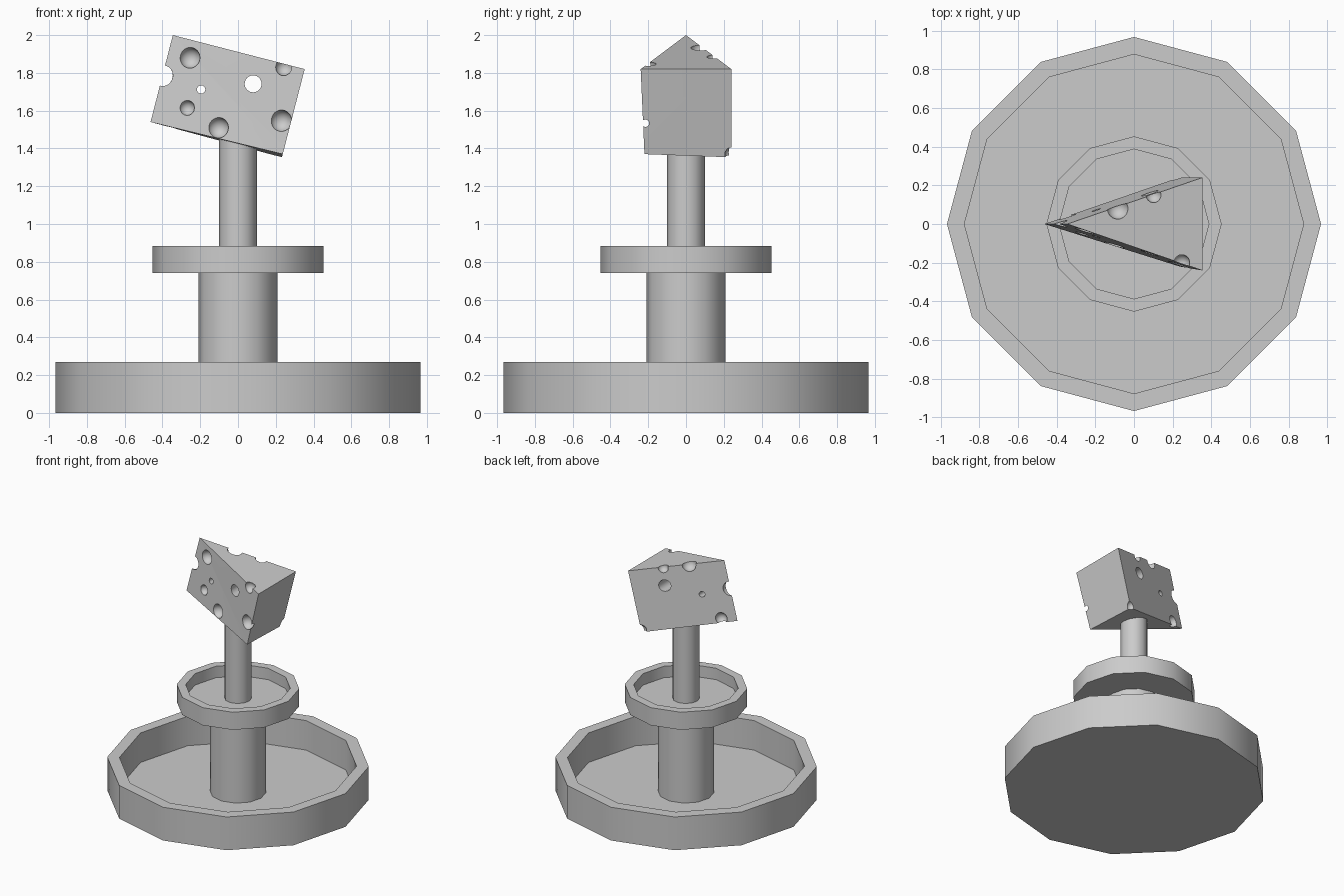
import bpy, bmesh
from math import sin, cos, pi, radians
from mathutils import Vector, Matrix

if "Cube" in bpy.data.objects:
    bpy.data.objects.remove(bpy.data.objects["Cube"])


def add_object(name, bm):
    bmesh.ops.recalc_face_normals(bm, faces=bm.faces)
    mesh = bpy.data.meshes.new(name)
    bm.to_mesh(mesh)
    bm.free()
    ob = bpy.data.objects.new(name, mesh)
    bpy.context.collection.objects.link(ob)
    return ob


def smooth(ob):
    bpy.ops.object.select_all(action='DESELECT')
    ob.select_set(True)
    bpy.context.view_layer.objects.active = ob
    bpy.ops.object.shade_smooth_by_angle(angle=radians(40))


def lathe(name, profile, sides=12):
    """Stack rings of (radius, z) and cap both ends."""
    bm = bmesh.new()
    rings = [[bm.verts.new((r * cos(2 * pi * i / sides), r * sin(2 * pi * i / sides), z))
              for i in range(sides)] for r, z in profile]
    for a, b in zip(rings, rings[1:]):
        for i in range(sides):
            j = (i + 1) % sides
            bm.faces.new((a[i], a[j], b[j], b[i]))
    bm.faces.new(rings[0])
    bm.faces.new(rings[-1])
    ob = add_object(name, bm)
    smooth(ob)
    return ob


# Two open basins and the two columns that carry the cheese
lathe("lower_basin", [(0.967, 0), (0.967, 0.27), (0.877, 0.27), (0.877, 0.03)])
lathe("lower_column", [(0.208, 0.03), (0.208, 0.75)])
lathe("upper_basin", [(0.453, 0.74), (0.453, 0.883), (0.387, 0.883), (0.387, 0.79)])
lathe("upper_column", [(0.1, 0.79), (0.1, 1.45)])

# Tilted cheese wedge: thin edge on the left, wide end on the right
top = [(-0.345, 0, 2.0), (0.353, -0.24, 1.82), (0.353, 0.24, 1.82)]
bottom = [(-0.463, 0, 1.54), (0.237, -0.22, 1.37), (0.232, 0.24, 1.353)]
bm = bmesh.new()
t = [bm.verts.new(p) for p in top]
b = [bm.verts.new(p) for p in bottom]
bm.faces.new(t)
bm.faces.new(b)
for i in range(3):
    j = (i + 1) % 3
    bm.faces.new((t[i], t[j], b[j], b[i]))
bmesh.ops.triangulate(bm, faces=bm.faces)
cheese = add_object("cheese_wedge", bm)


def cut(bm):
    cutter = add_object("hole_cutter", bm)
    cutter.hide_render = True
    for p in cutter.data.polygons:
        p.use_smooth = True
    mod = cheese.modifiers.new("hole", 'BOOLEAN')
    mod.operation = 'DIFFERENCE'
    mod.solver = 'EXACT'
    mod.object = cutter
    bpy.context.view_layer.objects.active = cheese
    bpy.ops.object.modifier_apply(modifier=mod.name)
    bpy.data.objects.remove(cutter)


# Round holes: x, y, z, radius
holes = [
    (-0.255, -0.039, 1.88, 0.055), (-0.27, -0.056, 1.615, 0.04),
    (-0.105, -0.117, 1.51, 0.055), (0.228, -0.215, 1.547, 0.057),
    (0.243, -0.2, 1.83, 0.045), (-0.397, 0, 1.785, 0.055),
    (0.16, 0.19, 1.63, 0.052), (0.1, 0.15, 1.88, 0.04),
    (-0.085, 0.08, 1.93, 0.055), (-0.345, 0.04, 1.543, 0.045),
    (0.23, 0.245, 1.37, 0.04),
]
for x, y, z, r in holes:
    bm = bmesh.new()
    bmesh.ops.create_uvsphere(bm, u_segments=24, v_segments=16, radius=r,
                              matrix=Matrix.Translation((x, y, z)))
    cut(bm)

# Holes that go straight through from front to back
for x, z, r in [(-0.195, 1.712, 0.022), (0.08, 1.742, 0.045)]:
    bm = bmesh.new()
    bmesh.ops.create_cone(bm, cap_ends=True, segments=24, radius1=r, radius2=r, depth=1,
                          matrix=Matrix.Translation((x, 0, z)) @ Matrix.Rotation(pi / 2, 4, 'X'))
    cut(bm)
smooth(cheese)
